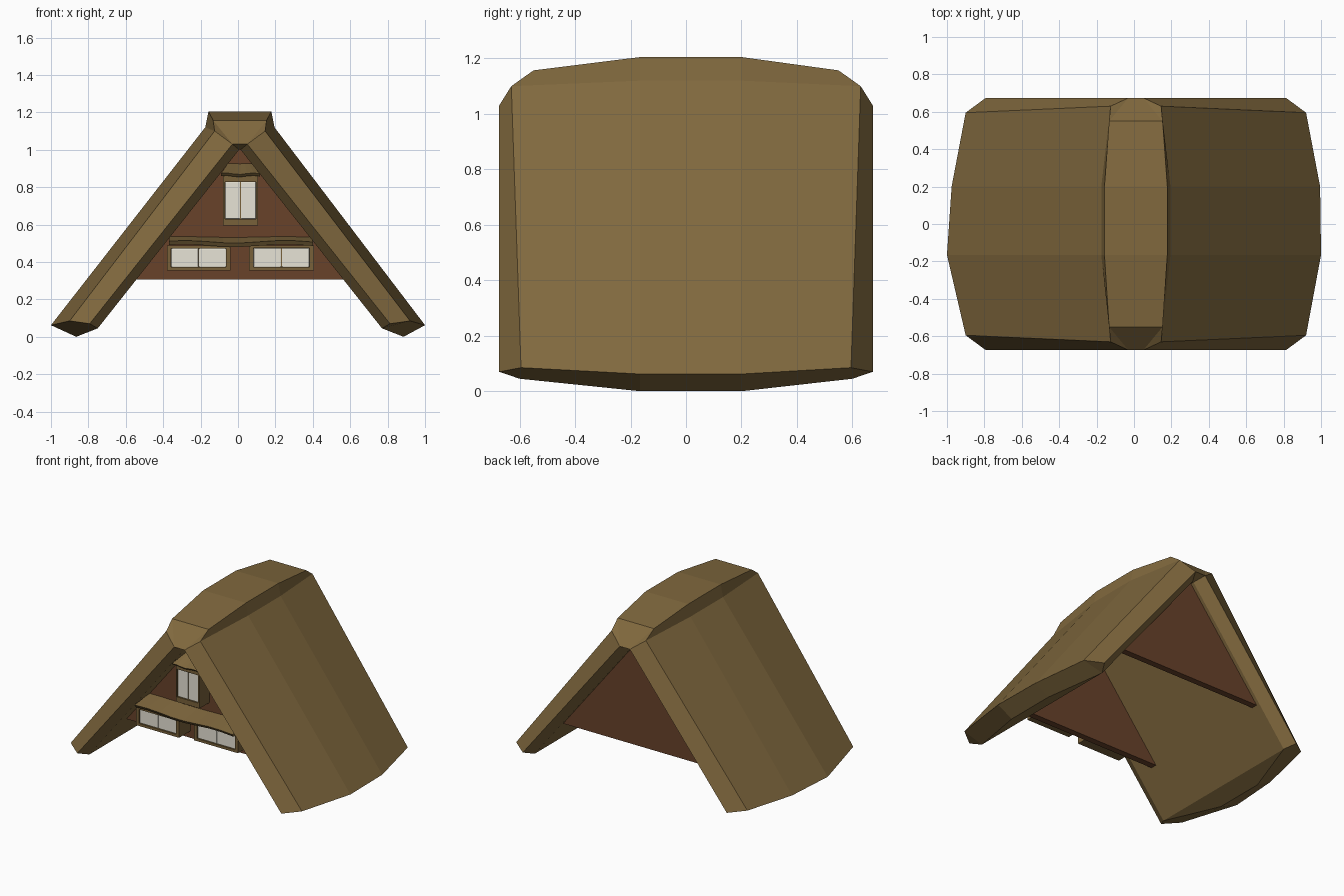
import bpy, bmesh, math

cube = bpy.data.objects.get("Cube")
if cube:
    bpy.data.objects.remove(cube, do_unlink=True)


def material(name, rgb):
    m = bpy.data.materials.new(name)
    m.use_nodes = True
    m.diffuse_color = (*rgb, 1)
    m.node_tree.nodes["Principled BSDF"].inputs["Base Color"].default_value = (*rgb, 1)
    return m


THATCH = material("thatch", (0.218, 0.140, 0.048))
WOOD = material("red_brown_wood", (0.140, 0.054, 0.023))
TRIM = material("window_trim", (0.190, 0.120, 0.042))
PANE = material("pale_pane", (0.82, 0.79, 0.69))

FRONT_WALL, BACK_WALL, WALL_DEPTH = -0.475, 0.575, 0.045


def finish(name, bm, mat):
    bmesh.ops.remove_doubles(bm, verts=bm.verts, dist=0.0005)
    bmesh.ops.recalc_face_normals(bm, faces=bm.faces)
    mesh = bpy.data.meshes.new(name)
    bm.to_mesh(mesh)
    bm.free()
    mesh.materials.append(mat)
    obj = bpy.data.objects.new(name, mesh)
    bpy.context.collection.objects.link(obj)
    return obj


def loft(name, rings, mat, cap=True):
    """Skin a list of closed rings with equal point counts."""
    bm = bmesh.new()
    rows = [[bm.verts.new(p) for p in ring] for ring in rings]
    n = len(rows[0])
    for a, b in zip(rows, rows[1:]):
        for i in range(n):
            j = (i + 1) % n
            bm.faces.new((a[i], a[j], b[j], b[i]))
    if cap:
        bm.faces.new(rows[0])
        bm.faces.new(rows[-1])
    return finish(name, bm, mat)


def box(name, x0, x1, y0, y1, z0, z1, mat, bevel=0):
    rings = [[(x, y0, z0), (x, y1, z0), (x, y1, z1), (x, y0, z1)] for x in (x0, x1)]
    obj = loft(name, rings, mat)
    if bevel:
        mod = obj.modifiers.new("soft_corners", "BEVEL")
        mod.width = bevel
        mod.segments = 2
    return obj


# Roof: half sections hold eave outer, shoulder, ridge, inner apex, eave inner, eave foot
LEAN = 0.01


def section(side, half):
    right = [(min(1.0, x + LEAN), side * y, z) for x, y, z in half]
    left = [(LEAN - x, side * y, z) for x, y, z in half]
    ob, sh, rd, ap, ib, ft = range(6)
    return ([right[i] for i in (ob, sh, rd)] + [left[i] for i in (rd, sh, ob, ft, ib, ap)]
            + [right[i] for i in (ap, ib, ft)])


eave, tip = (0.803, 0.674, 0.07), (0.04, 0.674, 1.03)
inner_eave = (0.76, 0.6, 0.045)
lip = [eave, tip, tip, tip, eave, eave]
edge = [(0.91, 0.595, 0.085), (0.135, 0.63, 1.1), (0.143, 0.55, 1.157),
        (0.004, 0.6, 1.0), inner_eave, inner_eave]


def middle(reach, y):
    return [(reach, y, 0.062), (0.185, y, 1.12), (0.168, y, 1.205),
            (0.004, y, 1.0), (0.76, y, 0.045), (0.875, y, 0.0)]


rings = [section(-1, h) for h in (lip, edge, middle(1.01, 0.165))]
rings += [section(1, h) for h in (middle(0.985, 0.2), edge, lip)]
loft("thatched_roof", rings, THATCH, cap=False)

# Gable walls, tucked slightly into the thatch
for label, outer, inner in (("front", FRONT_WALL, FRONT_WALL + WALL_DEPTH),
                            ("back", BACK_WALL, BACK_WALL - WALL_DEPTH)):
    loft(label + "_gable_wall",
         [[(LEAN - 0.585, y, 0.305), (LEAN + 0.585, y, 0.305), (LEAN, y, 1.04)]
          for y in (inner, outer)], WOOD)


# Windows: four trim bars around two panes
def window(name, x0, x1, z0, z1, rim, sill, head, front):
    back = FRONT_WALL + 0.01
    bars = (("left_trim", x0, x0 + rim, z0, z1), ("right_trim", x1 - rim, x1, z0, z1),
            ("sill", x0 + rim, x1 - rim, z0, z0 + sill),
            ("head", x0 + rim, x1 - rim, z1 - head, z1))
    for part, a, b, c, d in bars:
        box(f"{name}_{part}", a, b, front, back, c, d, TRIM)
    box(name + "_backing", x0 + rim, x1 - rim, front + 0.015, back, z0 + sill, z1 - head, TRIM)
    mid, gap = (x0 + x1) / 2, 0.0015
    for part, a, b in (("left_pane", x0 + rim, mid - gap), ("right_pane", mid + gap, x1 - rim)):
        box(f"{name}_{part}", a, b, front + 0.008, front + 0.017,
            z0 + sill, z1 - head, PANE, bevel=0.004)


window("lower_right_window", -0.38, -0.04, 0.355, 0.487, 0.023, 0.018, 0.015, -0.605)
window("lower_left_window", 0.06, 0.405, 0.355, 0.489, 0.024, 0.018, 0.015, -0.58)
window("upper_window", -0.08, 0.107, 0.595, 0.87, 0.011, 0.036, 0.042, -0.585)


# Wavy thatch awnings over the windows
def awning(name, x0, x1, z_top, z_lip, z_low, lip_y, taper, steps, wave):
    rows = []
    for i in range(steps + 1):
        t = i / steps
        x = x0 + (x1 - x0) * t
        top_x = x + taper * (1 - 2 * t)
        w = wave * math.sin(t * 9 + 0.6)
        rows.append([(top_x, FRONT_WALL + 0.01, z_top + w * 0.3),
                     (x, lip_y, z_lip + w),
                     (x, lip_y + 0.015, z_low + w),
                     (x, FRONT_WALL + 0.01, z_low + w)])
    loft(name, rows, THATCH)


awning("lower_awning", -0.37, 0.40, 0.535, 0.508, 0.487, -0.635, 0.005, 8, 0.007)
awning("upper_awning", -0.09, 0.118, 0.93, 0.872, 0.858, -0.615, 0.04, 6, 0.004)
